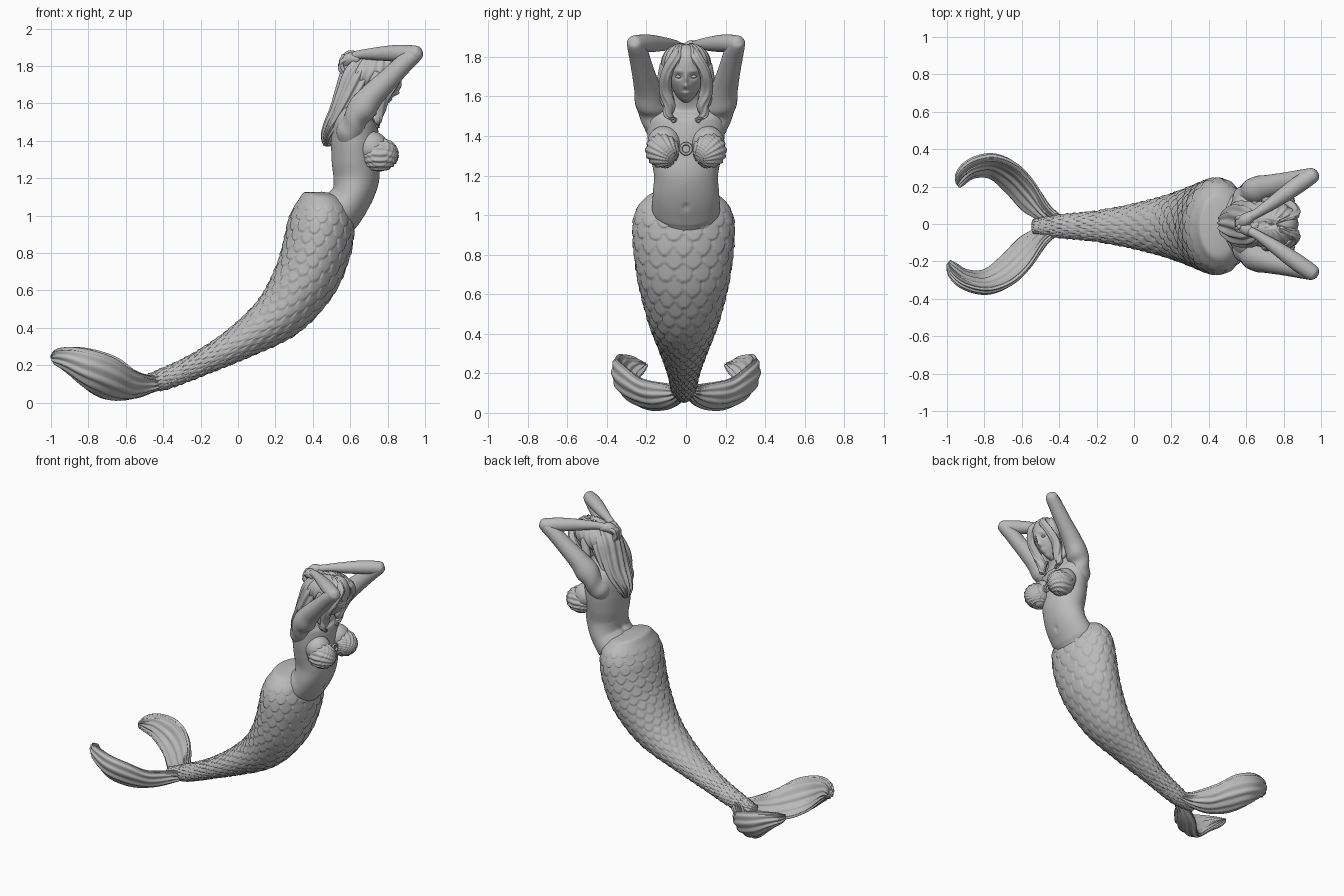
import bpy, bmesh, math
from math import sin, cos, pi, exp, floor, atan2, hypot
from mathutils import Vector

cube = bpy.data.objects.get("Cube")
if cube:
    bpy.data.objects.remove(cube, do_unlink=True)

# Single stone grey material
stone = bpy.data.materials.new("stone_grey")
stone.use_nodes = True
stone.diffuse_color = (0.5, 0.5, 0.5, 1)
stone.node_tree.nodes["Principled BSDF"].inputs["Base Color"].default_value = stone.diffuse_color


def finish(name, bm):
    bmesh.ops.recalc_face_normals(bm, faces=bm.faces)
    for face in bm.faces:
        face.smooth = True
    mesh = bpy.data.meshes.new(name)
    bm.to_mesh(mesh)
    bm.free()
    mesh.materials.append(stone)
    obj = bpy.data.objects.new(name, mesh)
    bpy.context.collection.objects.link(obj)
    return obj


def spline(rows, t):
    """Catmull-Rom sample through equal-length tuples."""
    i = min(int(t), len(rows) - 2)
    f = t - i
    a, b, c, d = (rows[max(0, min(len(rows) - 1, i + k))] for k in (-1, 0, 1, 2))
    return [q + f / 2 * (r - p + f * (2*p - 5*q + 4*r - s + f * (3*(q - r) + s - p)))
            for p, q, r, s in zip(a, b, c, d)]


def loft(name, rows, steps=8, sides=32, bump=None, bow=0, mirror=1):
    """Skin ovals: each row is centre, half-width vector, half-depth."""
    last = len(rows) - 1
    samples = [spline(rows, last * i / (steps * last)) for i in range(steps * last + 1)]
    centres = [Vector(s[:3]) for s in samples]
    bm = bmesh.new()
    rings, length = [], 0
    for i, s in enumerate(samples):
        c, wide = centres[i], Vector(s[3:6])
        along = centres[min(i + 1, len(centres) - 1)] - centres[max(i - 1, 0)]
        if i:
            length += (c - centres[i - 1]).length / (0.03 + 0.13 * wide.length)
        deep = along.cross(wide).normalized()
        ring = []
        for j in range(sides):
            a = 2 * pi * j / sides
            off = wide * cos(a) + deep * s[6] * sin(a)
            p = c + off + deep * bow * wide.length * sin(a) ** 2
            if bump:
                p += off.normalized() * bump(length, a, p)
            ring.append(bm.verts.new((p.x, p.y * mirror, p.z)))
        rings.append(ring)
    for lo, hi in zip(rings, rings[1:]):
        for j in range(sides):
            k = (j + 1) % sides
            bm.faces.new((lo[j], lo[k], hi[k], hi[j]))
    bm.faces.new(rings[0])
    bm.faces.new(rings[-1])
    return finish(name, bm)


def body(rows):
    """Rows of x, z, half-width, half-depth on the centre plane."""
    return [(x, 0, z, 0, w, 0, d) for x, z, w, d in rows]


def limb(points):
    """Rows of x, y, z, radius with rounded ends; width lies across the path."""
    out = []
    for i, (x, y, z, r) in enumerate(points):
        here = Vector((x, y, z))
        nxt = Vector(points[min(i + 1, len(points) - 1)][:3])
        prv = Vector(points[max(i - 1, 0)][:3])
        d = (nxt - prv).normalized()
        side = d.cross(Vector((0.3, 0.5, 0.8))).normalized()
        row = (*here, *(side * r), r)
        tip = (*(side * r * 0.1), r * 0.1)
        mid = (*(side * r * 0.75), r * 0.75)
        if i == 0:
            out += [(*(here - d * r), *tip), (*(here - d * r * 0.7), *mid)]
        out.append(row)
        if i == len(points) - 1:
            out += [(*(here + d * r * 0.7), *mid), (*(here + d * r), *tip)]
    return out


def ball(name, centre, radii, shape=None, rings=24):
    bm = bmesh.new()
    bmesh.ops.create_uvsphere(bm, u_segments=rings * 2, v_segments=rings, radius=1)
    for v in bm.verts:
        n = v.co.copy()
        v.co = Vector(centre) + Vector(a * b for a, b in zip(n, radii))
        if shape:
            shape(v.co, n)
    return finish(name, bm)


# Scaled tail: staggered rounded scales that overlap toward the flukes
COLUMNS = 16


def scales(length, angle, p):
    row = floor(-length)
    s = -length - row
    col = angle / (2 * pi) * COLUMNS + 0.5 * (row % 2)
    da = 2 * (col - floor(col) - 0.5)
    inside = da * da + s * s < 1
    fade = max(0, min(1, (1.09 - p.z) * 8))
    return fade * 0.012 * ((1 + s) / 2 if inside else s / 2)


tail = body([(-.54, .09, .03, .03), (-.4, .125, .055, .05), (-.2, .21, .075, .06),
             (.03, .335, .12, .09), (.23, .48, .175, .135), (.36, .66, .222, .165),
             (.42, .82, .245, .175), (.445, .95, .25, .172), (.455, 1.03, .235, .155),
             (.46, 1.08, .2, .13), (.465, 1.11, .15, .1), (.467, 1.125, .03, .02)])
loft("scaled_tail", tail, 22, 192, scales).location.y = -.012


# Torso and neck, with a navel and a spine groove
def skin(length, angle, p):
    navel = exp(-((p.y / .012) ** 2 + ((p.z - 1.04) / .014) ** 2)) if p.x > .6 else 0
    groove = exp(-(p.y / .025) ** 2) if p.x < .58 else 0
    return -.012 * navel - .01 * groove


torso = body([(.49, .88, .1, .08), (.535, 1, .167, .118), (.605, 1.1, .168, .112),
              (.63, 1.2, .162, .125), (.625, 1.3, .18, .128), (.625, 1.4, .195, .13),
              (.625, 1.5, .195, .118), (.645, 1.56, .15, .09), (.68, 1.61, .075, .065),
              (.725, 1.68, .055, .058), (.75, 1.74, .04, .04)])
loft("torso", torso, 14, 96, skin)


# Fluted shells over the bust, joined by a ring
def flute(co, n):
    y, z = abs(co.y) - .035, co.z - 1.265
    fan = atan2(z, y)
    co += n * (.003 * cos(fan * 34) + .0015 * cos(hypot(y, z) * 420))


for side, word in ((1, "left"), (-1, "right")):
    ball(word + "_bust", (.717, side * .11, 1.365), (.085, .085, .085))
    ball(word + "_shell", (.757, side * .12, 1.326), (.1, .085, .088), flute, 60)
bpy.ops.mesh.primitive_torus_add(location=(.775, 0, 1.335), rotation=(0, pi / 2, 0),
                                 major_radius=.026, minor_radius=.008)
ring = bpy.context.object
ring.name = "bust_ring"
ring.data.materials.append(stone)
bpy.ops.object.shade_smooth_by_angle()


# Head: a forward-tilted egg with sockets, nose, lips and chin pushed in or out
FEATURES = [(.038, 1.7, .02, .013, -.015), (.04, 1.728, .024, .008, .005),
            (0, 1.685, .009, .03, .012), (0, 1.652, .013, .011, .018),
            (0, 1.618, .022, .006, .011), (0, 1.606, .017, .006, .01),
            (0, 1.582, .022, .014, .012)]


def face(co, n):
    co.y *= 1 - .32 * max(0, -n.z)
    if n.x > 0:
        for y, z, wide, high, push in FEATURES:
            co.x += push * exp(-((abs(co.y) - y) / wide) ** 2 - ((co.z - z) / high) ** 2)
    co.x += .3 * (co.z - 1.64)


ball("head", (.735, 0, 1.715), (.113, .096, .148), face, 64)


# Hair: crown, parted locks and a gathered fall behind the back
def strands(co, n):
    co += n * .004 * cos(26 * atan2(n.x + .3, abs(n.y) + .1))
    co.z -= .012 * exp(-(co.y / .015) ** 2) if n.z > 0 else 0
    co.x += .4 * (co.z - 1.765) - .02 * exp(-(co.y / .02) ** 2) * max(0, n.x)


ball("hair_crown", (.718, 0, 1.765), (.158, .124, .105), strands, 48)


def wave(length, angle, p):
    return .006 * cos(13 * angle + 9 * p.z)


fall = body([(.69, 1.83, .07, .06), (.645, 1.75, .115, .09), (.6, 1.65, .12, .08),
             (.55, 1.55, .115, .06), (.505, 1.47, .085, .048), (.48, 1.42, .055, .033),
             (.475, 1.37, .02, .012)])
loft("hair_fall", fall, 14, 128, wave)

for side, word in ((1, "left"), (-1, "right")):
    # Locks framing the face
    lock = limb([(.79, .025, 1.84, .025), (.86, .055, 1.795, .027), (.84, .096, 1.72, .026),
                 (.785, .105, 1.64, .03), (.755, .085, 1.56, .03), (.745, .09, 1.51, .022),
                 (.745, .06, 1.48, .012)])
    loft(word + "_hair_lock", lock, 8, 32,
         lambda l, a, p: .003 * cos(6 * a + 20 * p.z), mirror=side)
    curl = limb([(.74, .11, 1.75, .025), (.71, .12, 1.65, .028),
                 (.72, .105, 1.57, .022), (.75, .085, 1.53, .012)])
    loft(word + "_hair_curl", curl, 8, 24, mirror=side)
    ball(word + "_eye", (.84, side * .037, 1.7), (.014, .016, .009), rings=10)

    # Raised arms, bent at the elbow
    upper = limb([(.605, .09, 1.36, .06), (.605, .135, 1.46, .078), (.655, .177, 1.56, .076),
                  (.72, .197, 1.645, .066), (.81, .22, 1.735, .056), (.89, .24, 1.815, .05),
                  (.945, .255, 1.862, .043)])
    loft(word + "_upper_arm", upper, 8, 32, mirror=side)
    lower = limb([(.945, .255, 1.866, .043), (.86, .197, 1.868, .045), (.77, .133, 1.866, .038),
                  (.67, .066, 1.862, .026), (.63, .043, 1.855, .024)])
    loft(word + "_forearm", lower, 8, 32, mirror=side)

    # Hands resting on the back of the head
    drop = .012 if side < 0 else 0
    palm = limb([(.635, .048, 1.85 - drop, .025), (.6, .025, 1.85 - drop, .034),
                 (.575, .005, 1.83 - drop, .03)])
    loft(word + "_palm", palm, 6, 20, mirror=side)
    for i in range(4):
        shift = .018 * i
        finger = limb([(.59 - shift / 2, .04 - shift, 1.85 - drop, .013),
                       (.555, .032 - shift, 1.835 - drop, .012),
                       (.545 + shift / 6, .026 - shift, 1.8 - drop, .011),
                       (.56 + shift / 6, .022 - shift, 1.77 - drop, .009)])
        loft(word + "_finger", finger, 4, 12, mirror=side)

    # Curled tail flukes: rows of inner edge, outer edge, half-thickness
    reach = .05 if side < 0 else 0
    edges = [((-.4, 0, .11), (-.42, .05, .13), .03), ((-.49, .02, .065), (-.47, .1, .14), .035),
             ((-.59, .07, .03), (-.55, .23, .17), .038), ((-.68, .165, .02), (-.64, .315, .235), .038),
             ((-.77, .245, .065), (-.75, .352, .275), .037), ((-.86, .25, .155), (-.86, .33, .293), .034),
             ((-.915, .212, .21), (-.93, .275, .282), .026), ((-.935, .195, .24), (-.95, .215, .25), .008)]
    rows = []
    for k, (inner, outer, thick) in enumerate(edges):
        a, b = Vector(inner), Vector(outer)
        mid, half = (a + b) / 2, (b - a) / 2
        mid.x -= reach * k / (len(edges) - 1)
        rows.append((*mid, *half, thick))
    loft(word + "_fluke", rows, 10, 96,
         lambda l, a, p: .005 * cos(12 * a), bow=.26, mirror=side)
